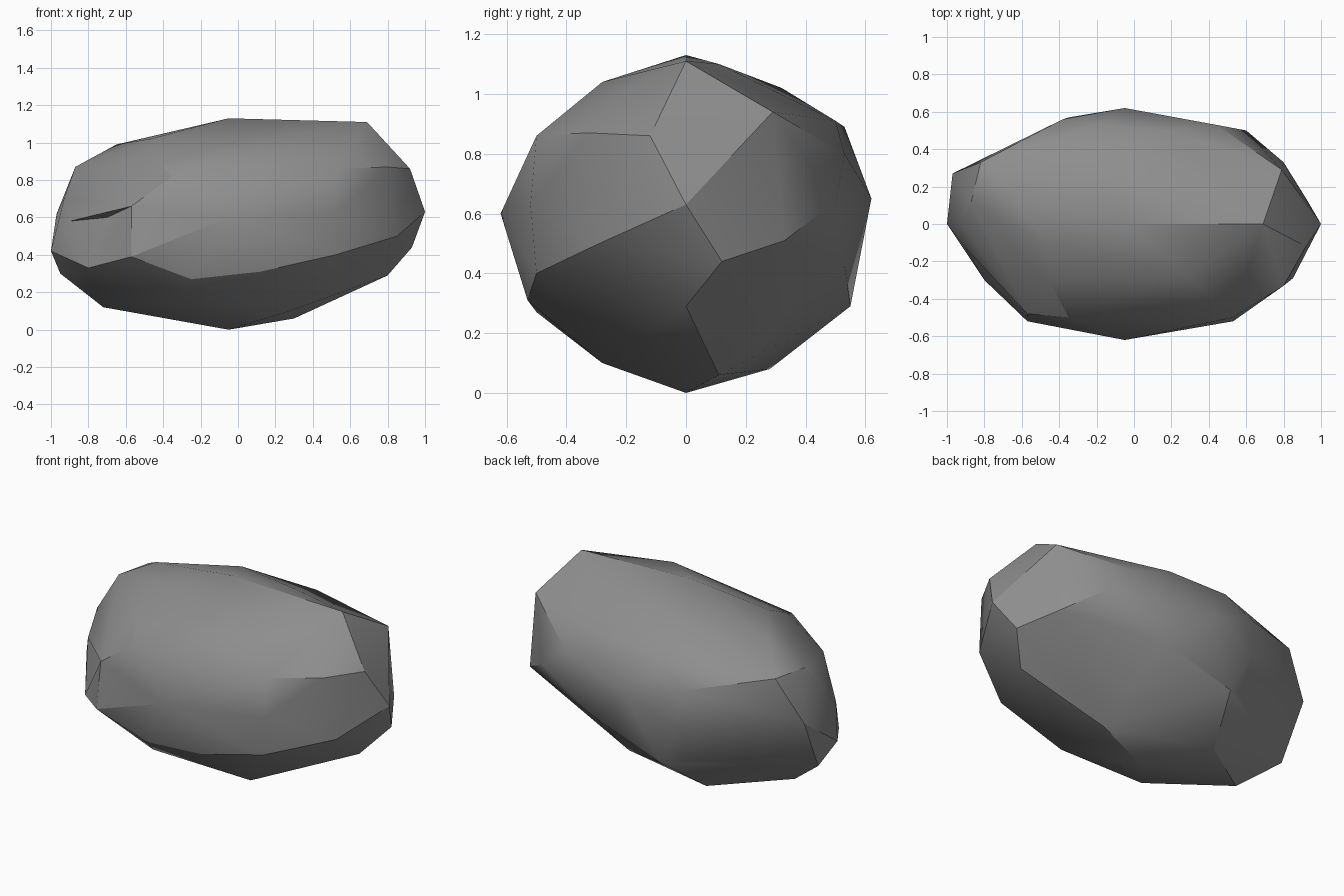
import bpy
import bmesh
import math
from mathutils import Vector
from mathutils.bvhtree import BVHTree

# Remove the default object only
default_cube = bpy.data.objects.get("Cube")
if default_cube:
    bpy.data.objects.remove(default_cube, do_unlink=True)


def make_material(name, colour):
    material = bpy.data.materials.new(name)
    material.use_nodes = True
    rgba = (*colour, 1)
    material.diffuse_color = rgba
    shader = next(n for n in material.node_tree.nodes if n.type == "BSDF_PRINCIPLED")
    shader.inputs["Base Color"].default_value = rgba
    shader.inputs["Roughness"].default_value = 0.9
    return material


def press_dent(bm, bottom):
    """Poke the face nearest to a point and push its centre in to that point."""
    bm.faces.ensure_lookup_table()
    index = BVHTree.FromBMesh(bm).find_nearest(Vector(bottom))[2]
    poked = bmesh.ops.poke(bm, faces=[bm.faces[index]])
    poked["verts"][0].co = bottom


def hull_object(name, corner_groups, dents, material, sharp_angle):
    """Wrap a tight faceted skin around groups of corner points."""
    bm = bmesh.new()
    for group in corner_groups:
        for corner in group:
            bm.verts.new(corner)
    bmesh.ops.convex_hull(bm, input=bm.verts[:])
    # Drop any corner that ended up inside the skin
    loose = [v for v in bm.verts if not v.link_faces]
    bmesh.ops.delete(bm, geom=loose, context="VERTS")
    for bottom in dents:
        press_dent(bm, bottom)
    bmesh.ops.recalc_face_normals(bm, faces=bm.faces[:])
    mesh = bpy.data.meshes.new(name)
    bm.to_mesh(mesh)
    bm.free()
    mesh.materials.append(material)
    rock = bpy.data.objects.new(name, mesh)
    bpy.context.collection.objects.link(rock)
    bpy.ops.object.select_all(action="DESELECT")
    rock.select_set(True)
    bpy.context.view_layer.objects.active = rock
    bpy.ops.object.shade_smooth_by_angle(angle=math.radians(sharp_angle))
    return rock


# Crown ridge running along the top
crown = [
    (-.05, 0, 1.13), (.69, 0, 1.11), (.3, .11, 1.1), (.28, -.28, 1.04),
    (-.2, .32, 1.02), (-.47, -.11, 1.02), (-.65, .15, .99), (-.45, -.31, .92),
]

# Broad front face, slightly bulged in the middle
front_face = [
    (-.05, -.62, .6), (.53, -.5, .86), (.53, -.52, .63), (.52, -.5, .4),
    (.12, -.53, .31), (-.25, -.5, .27), (-.57, -.52, .39), (-.57, -.48, .66),
    (-.35, -.5, .82),
]

# Broad back face
back_face = [
    (-.05, .62, .65), (.44, .53, .8), (.6, .5, .64), (.17, .5, .91),
    (-.2, .53, .89), (-.38, .56, .77), (-.35, .57, .55), (-.36, .5, .33),
    (-.22, .55, .29), (.22, .53, .43),
]

# Tapered end on the left
left_end = [
    (1, 0, .63), (.92, -.12, .86), (.93, .12, .44), (.8, 0, .29),
    (.8, -.33, .87), (.85, -.29, .5), (.8, .33, .51), (.79, .29, .94),
]

# Blunt end on the right, with a shallow hollow towards the front
right_end = [
    (-1, 0, .42), (-.87, .12, .87), (-.82, .33, .87), (-.97, .27, .62),
    (-.9, -.13, .58), (-.93, 0, .7), (-.95, .11, .3), (-.8, -.3, .33),
]
hollows = [(-.7, -.27, .6)]

# Keel of the underside
base = [
    (-.05, 0, 0), (.3, .11, .06), (.57, -.12, .22), (-.72, 0, .12),
    (-.33, .28, .08), (.28, -.28, .1), (-.33, -.33, .14),
]

stone = make_material("grey stone", (.27, .27, .27))
hull_object(
    "boulder",
    [crown, front_face, back_face, left_end, right_end, base],
    hollows,
    stone,
    sharp_angle=26,
)
